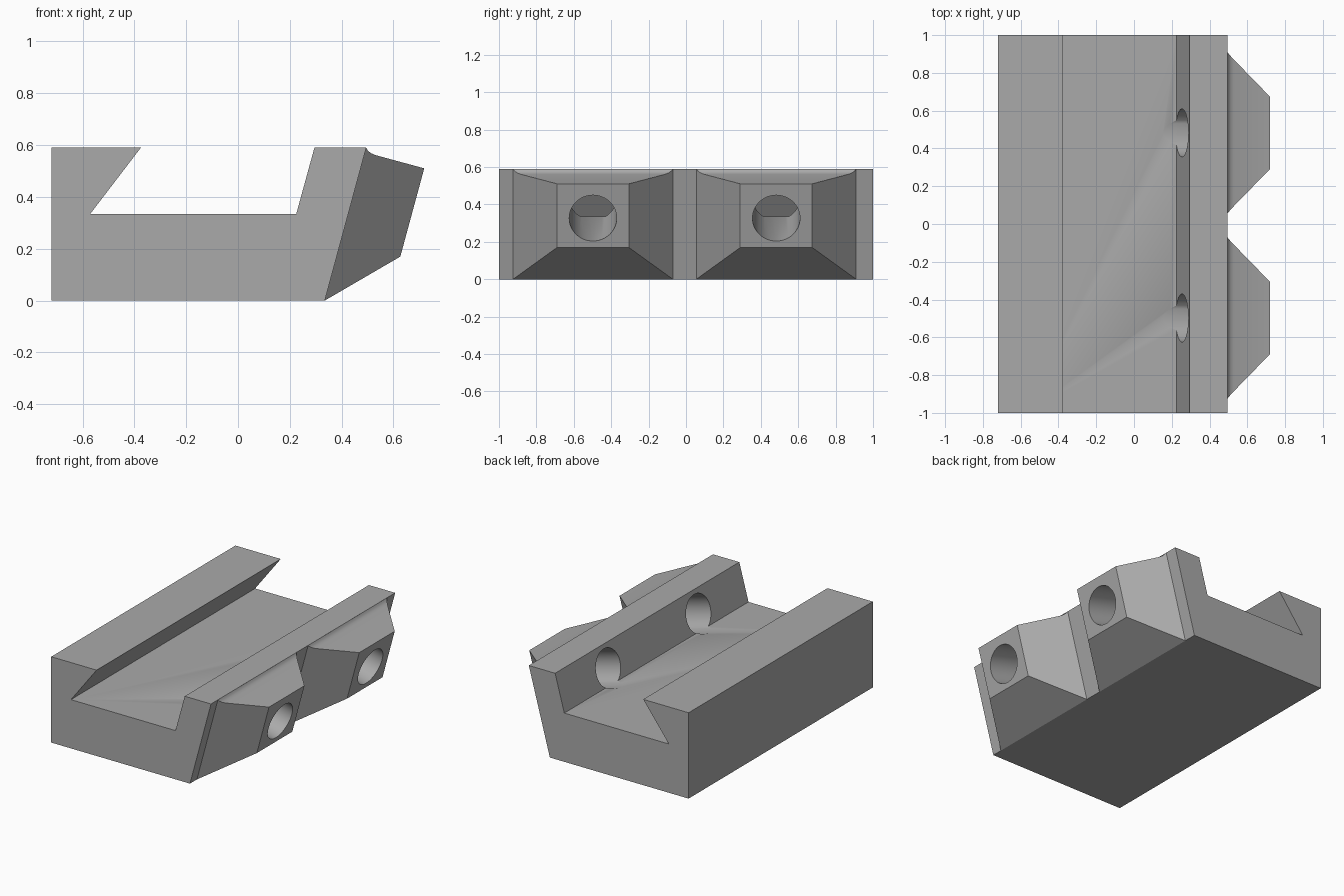
import bpy, bmesh, math
from mathutils import Vector, Matrix

cube = bpy.data.objects.get("Cube")
if cube:
    bpy.data.objects.remove(cube, do_unlink=True)

grey = bpy.data.materials.new("plain grey")
grey.use_nodes = True
colour = (0.4, 0.4, 0.4, 1)
grey.diffuse_color = colour
grey.node_tree.nodes["Principled BSDF"].inputs["Base Color"].default_value = colour

# Directions along and out of the slanted outer wall, in the x-z plane
FOOT = Vector((0.335, 0, 0))
ALONG = Vector((0.16, 0, 0.59)).normalized()
OUT = Vector((ALONG.z, 0, -ALONG.x))


def wall_point(out, along, y):
    return FOOT + OUT * out + ALONG * along + Vector((0, y, 0))


def loft(name, rings):
    """Closed solid through a series of rings with equal point counts."""
    bm = bmesh.new()
    loops = [[bm.verts.new(p) for p in ring] for ring in rings]
    for a, b in zip(loops, loops[1:]):
        for i in range(len(a)):
            j = (i + 1) % len(a)
            bm.faces.new((a[i], a[j], b[j], b[i]))
    bm.faces.new(loops[0])
    bm.faces.new(loops[-1])
    bmesh.ops.recalc_face_normals(bm, faces=bm.faces)
    mesh = bpy.data.meshes.new(name)
    bm.to_mesh(mesh)
    bm.free()
    mesh.materials.append(grey)
    obj = bpy.data.objects.new(name, mesh)
    bpy.context.collection.objects.link(obj)
    return obj


def combine(target, tool, operation):
    bpy.context.view_layer.objects.active = target
    mod = target.modifiers.new(operation.lower(), 'BOOLEAN')
    mod.operation = operation
    mod.solver = 'EXACT'
    mod.object = tool
    bpy.ops.object.modifier_apply(modifier=mod.name)
    bpy.data.objects.remove(tool, do_unlink=True)


# Channel body with one undercut wall and one slanted wall
profile = [(-0.72, 0), (0.335, 0), (0.495, 0.59), (0.295, 0.59),
           (0.225, 0.335), (-0.57, 0.335), (-0.375, 0.59), (-0.72, 0.59)]
body = loft("channel_block", [[(x, y, z) for x, z in profile] for y in (-1, 1)])

# Tapered bosses: distance out, lower edge, upper edge (with a small fillet)
LENGTH, BASE, TIP = 0.237, 0.4275, 0.1925
sections = [(-0.01, 0.02, 0.6), (0, 0, 0.611), (0.009, 0.009, 0.602),
            (0.022, 0.022, 0.596), (0.04, 0.04, 0.593), (LENGTH, 0.24, 0.593)]
centres = (-0.4975, 0.4825)
for yc in centres:
    rings = []
    for out, low, high in sections:
        t = max(out, 0) / LENGTH
        w = BASE + (TIP - BASE) * t - (0.01 if out < 0 else 0)
        if 0 < out < LENGTH:
            low = 0.24 * t
        rings.append([wall_point(out, low, yc - w), wall_point(out, low, yc + w),
                      wall_point(out, high, yc + w), wall_point(out, high, yc - w)])
    combine(body, loft("boss", rings), 'UNION')

# Round holes bored through each boss and the slanted wall
for yc in centres:
    rings = []
    for out in (-0.4, 0.4):
        rings.append([wall_point(out, 0.403 + 0.127 * math.sin(a), yc + 0.127 * math.cos(a))
                      for a in (math.tau * i / 48 for i in range(48))])
    combine(body, loft("hole_cutter", rings), 'DIFFERENCE')

bpy.ops.object.select_all(action='DESELECT')
body.select_set(True)
bpy.context.view_layer.objects.active = body
bpy.ops.object.shade_smooth_by_angle(angle=math.radians(25))
